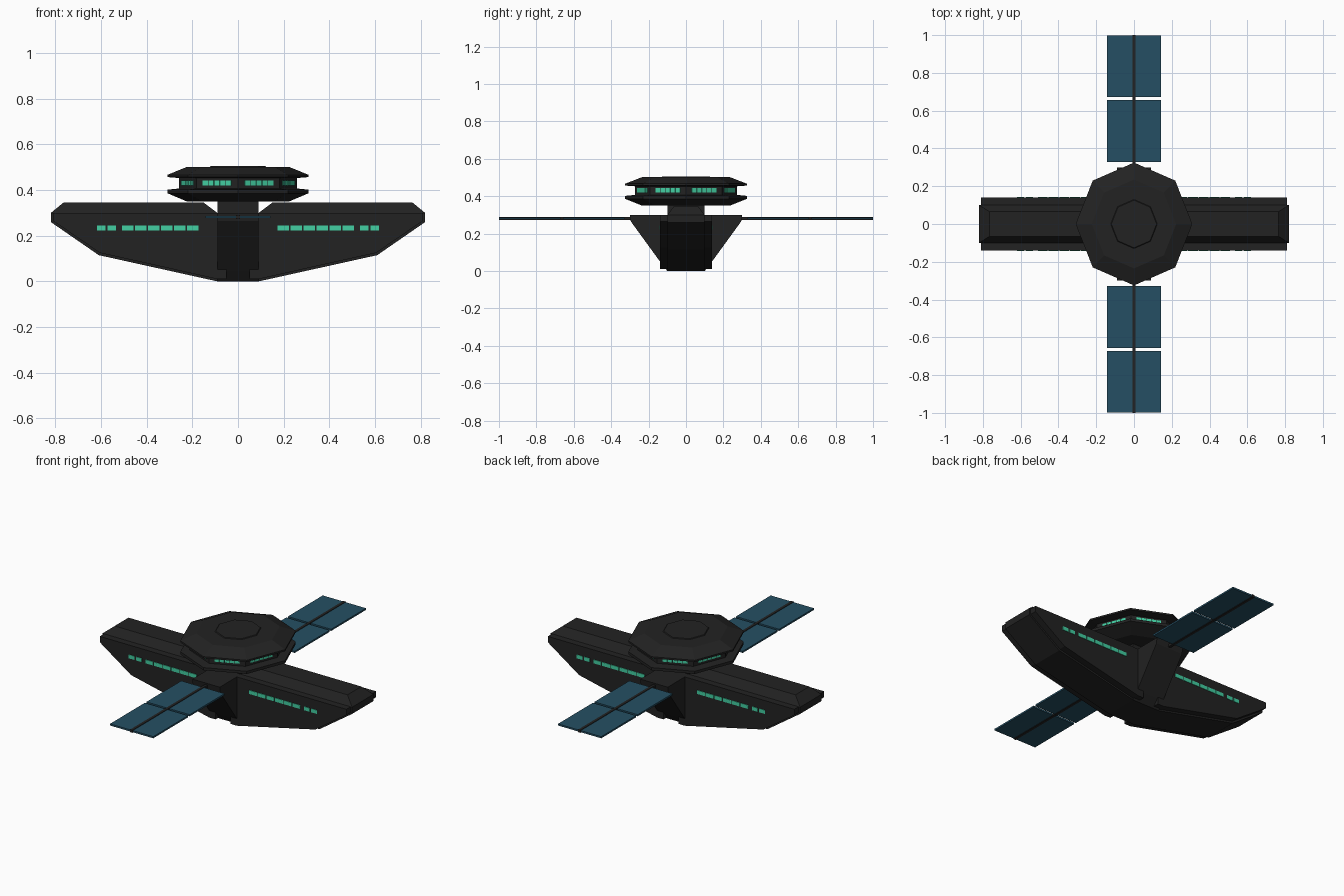
import bpy, bmesh, math
from mathutils import Matrix, Vector

cube = bpy.data.objects.get("Cube")
if cube:
    bpy.data.objects.remove(cube, do_unlink=True)


def material(name, rgb):
    m = bpy.data.materials.new(name)
    m.use_nodes = True
    m.diffuse_color = (*rgb, 1)
    m.node_tree.nodes["Principled BSDF"].inputs["Base Color"].default_value = (*rgb, 1)
    return m


HULL = material("charcoal hull", (0.016, 0.016, 0.016))
GLOW = material("green window", (0.055, 0.62, 0.36))
SOLAR = material("blue solar panel", (0.018, 0.078, 0.125))


def finish(bm, name, mat):
    bmesh.ops.recalc_face_normals(bm, faces=bm.faces)
    mesh = bpy.data.meshes.new(name)
    bm.to_mesh(mesh)
    bm.free()
    mesh.materials.append(mat)
    ob = bpy.data.objects.new(name, mesh)
    bpy.context.collection.objects.link(ob)
    return ob


def add_box(bm, centre, size, turn=0):
    mat = (Matrix.Translation(centre) @ Matrix.Rotation(turn, 4, "Z")
           @ Matrix.Diagonal((*size, 1)))
    bmesh.ops.create_cube(bm, size=1, matrix=mat)


def loft(name, sections, mat):
    """Join matching closed loops of points and cap both ends."""
    bm = bmesh.new()
    rings = [[bm.verts.new(p) for p in s] for s in sections]
    n = len(rings[0])
    for a, b in zip(rings, rings[1:]):
        for i in range(n):
            j = (i + 1) % n
            bm.faces.new((a[i], a[j], b[j], b[i]))
    bm.faces.new(rings[0])
    bm.faces.new(rings[-1])
    return finish(bm, name, mat)


def extrude_xz(name, side, profile, half):
    return loft(name, [[(side * x, y, z) for x, z in profile] for y in (-half, half)], HULL)


def rect(x0, x1, half_y, z):
    return [(x0, -half_y, z), (x1, -half_y, z), (x1, half_y, z), (x0, half_y, z)]


# Wings: broad hull, narrow protruding keel and bevelled top deck
hull_profile = [(0.05, 0.01), (0.09, 0.01), (0.605, 0.125), (0.81, 0.265), (0.81, 0.3), (0.05, 0.3)]
keel_profile = [(0.05, 0), (0.09, 0), (0.61, 0.115), (0.82, 0.26), (0.82, 0.3), (0.05, 0.3)]
for side, word in ((1, "left"), (-1, "right")):
    extrude_xz(word + "_wing_hull", side, hull_profile, 0.14)
    extrude_xz(word + "_wing_keel", side, keel_profile, 0.1)
    loft(word + "_wing_deck", [rect(side * 0.09, side * 0.82, 0.1, 0.3),
                               rect(side * 0.15, side * 0.765, 0.065, 0.345)], HULL)

# Central body flaring towards front and back, with the neck above
loft("central_body", [rect(-0.09, 0.09, y, z) for y, z in
                      ((0.1, 0), (0.135, 0.045), (0.295, 0.265), (0.3, 0.3))], HULL)
loft("neck", [rect(-0.09, 0.09, 0.1, z) for z in (0.28, 0.36)], HULL)


# Eight-sided command disc with a recessed window band
def octagon(r, z):
    return [(0.95 * r * math.cos(k * math.pi / 4), r * math.sin(k * math.pi / 4), z)
            for k in range(8)]


disc = ((0.235, 0.35), (0.325, 0.386), (0.325, 0.402), (0.272, 0.407), (0.272, 0.453),
        (0.325, 0.457), (0.325, 0.467), (0.235, 0.502))
loft("command_disc", [octagon(r, z) for r, z in disc], HULL)
loft("disc_top_plate", [octagon(0.132, 0.5), octagon(0.126, 0.506)], HULL)

# Disc windows, a segmented strip on each wall face
bm = bmesh.new()
ring = [Vector(p) for p in octagon(0.272, 0.432)]
for k in range(8):
    a, b = ring[k], ring[(k + 1) % 8]
    d = b - a
    for s in range(5):
        p = a.lerp(b, 0.22 + 0.14 * s)
        add_box(bm, p, (d.length * 0.125, 0.006, 0.022), math.atan2(d.y, d.x))
finish(bm, "disc_windows", GLOW)

# Wing windows on both faces of both wings
bm = bmesh.new()
for sx in (-1, 1):
    for sy in (-1, 1):
        for i in range(6):
            add_box(bm, (sx * (0.198 + 0.057 * i), sy * 0.14, 0.233), (0.052, 0.006, 0.022))
        for x in (0.553, 0.6):
            add_box(bm, (sx * x, sy * 0.14, 0.233), (0.037, 0.006, 0.022))
finish(bm, "wing_windows", GLOW)

# Solar panels and their spars
for sy, word in ((-1, "front"), (1, "back")):
    bm = bmesh.new()
    for y in (0.493, 0.835):
        add_box(bm, (0, sy * y, 0.282), (0.284, 0.327, 0.01))
    finish(bm, word + "_solar_panels", SOLAR)
    bm = bmesh.new()
    add_box(bm, (0, sy * 0.64, 0.282), (0.016, 0.72, 0.016))
    finish(bm, word + "_panel_spar", HULL)
